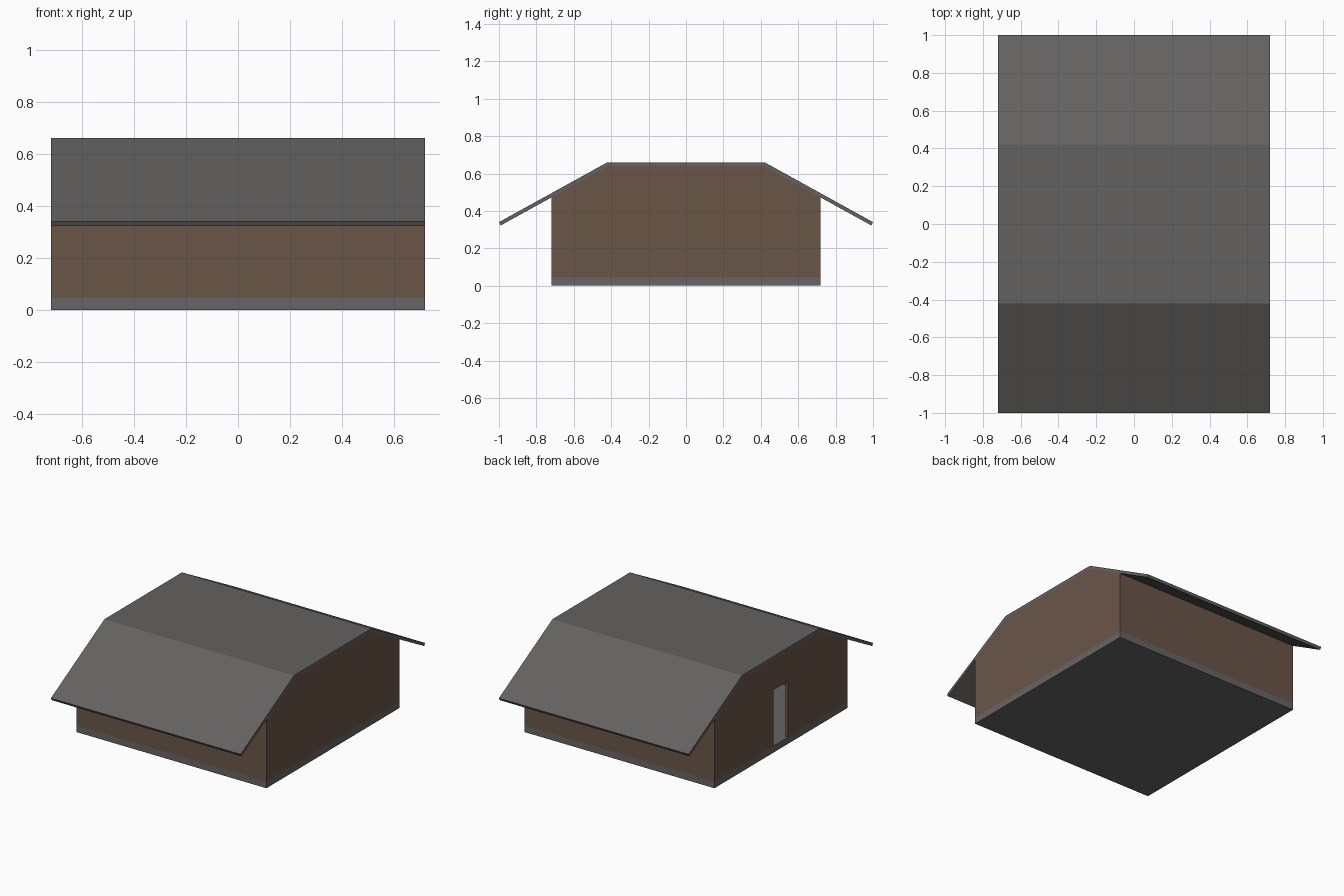
import bpy
import bmesh
import math

if "Cube" in bpy.data.objects:
    bpy.data.objects.remove(bpy.data.objects["Cube"])


def material(name, rgb):
    m = bpy.data.materials.new(name)
    m.diffuse_color = (*rgb, 1.0)
    m.use_nodes = True
    m.node_tree.nodes["Principled BSDF"].inputs["Base Color"].default_value = m.diffuse_color
    return m


ROOF = material("roof grey", (0.125, 0.122, 0.118))
WALL = material("wall brown", (0.143, 0.093, 0.064))
BASE = material("foundation grey", (0.136, 0.131, 0.130))


def extrude_x(name, profile, x0, x1, mat):
    """Sweep a (y, z) outline along x from x0 to x1."""
    bm = bmesh.new()
    face = bm.faces.new([bm.verts.new((x0, y, z)) for y, z in profile])
    res = bmesh.ops.extrude_face_region(bm, geom=[face])
    moved = [g for g in res["geom"] if isinstance(g, bmesh.types.BMVert)]
    bmesh.ops.translate(bm, verts=moved, vec=(x1 - x0, 0, 0))
    bmesh.ops.recalc_face_normals(bm, faces=bm.faces)
    mesh = bpy.data.meshes.new(name)
    bm.to_mesh(mesh)
    bm.free()
    mesh.materials.append(mat)
    ob = bpy.data.objects.new(name, mesh)
    bpy.context.collection.objects.link(ob)
    return ob


# Main dimensions
HALF, FLOOR, TOP = 0.72, 0.045, 0.66
RIDGE, EAVE_Y, EAVE_Z = 0.42, 1.0, 0.34
T = 0.02
ang = math.atan2(TOP - EAVE_Z, EAVE_Y - RIDGE)
under_ridge = RIDGE - T * math.tan(ang / 2)


def under_z(y):
    """Height of the roof underside on the slope."""
    return TOP - T - (y - under_ridge) * math.tan(ang)


# Foundation slab
extrude_x("foundation", [(-HALF, 0), (HALF, 0), (HALF, FLOOR), (-HALF, FLOOR)],
          -HALF, HALF, BASE)

# Roof: flat top with two overhanging slopes, square-cut eaves
tip_y = EAVE_Y - T * math.sin(ang)
half_roof = [(RIDGE, TOP), (EAVE_Y, EAVE_Z), (tip_y, under_z(tip_y)),
             (under_ridge, TOP - T)]
extrude_x("roof", half_roof + [(-y, z) for y, z in reversed(half_roof)],
          -HALF, HALF, ROOF)

# Gable walls: the left one has an open doorway
gable = [(HALF, FLOOR), (HALF, under_z(HALF)), (under_ridge, TOP - T)]
gable += [(-y, z) for y, z in reversed(gable)]
door = [(-0.08, FLOOR), (-0.08, 0.43), (0.08, 0.43), (0.08, FLOOR)]
extrude_x("right_gable_wall", gable, HALF - T, HALF, WALL)
extrude_x("left_gable_wall", gable + door, -HALF, -HALF + T, WALL)

# Long walls under the eaves
for name, s in (("front_wall", -1), ("back_wall", 1)):
    inner = HALF - T
    extrude_x(name, [(s * HALF, FLOOR), (s * HALF, under_z(HALF)),
                     (s * inner, under_z(inner)), (s * inner, FLOOR)],
              -HALF + T, HALF - T, WALL)
